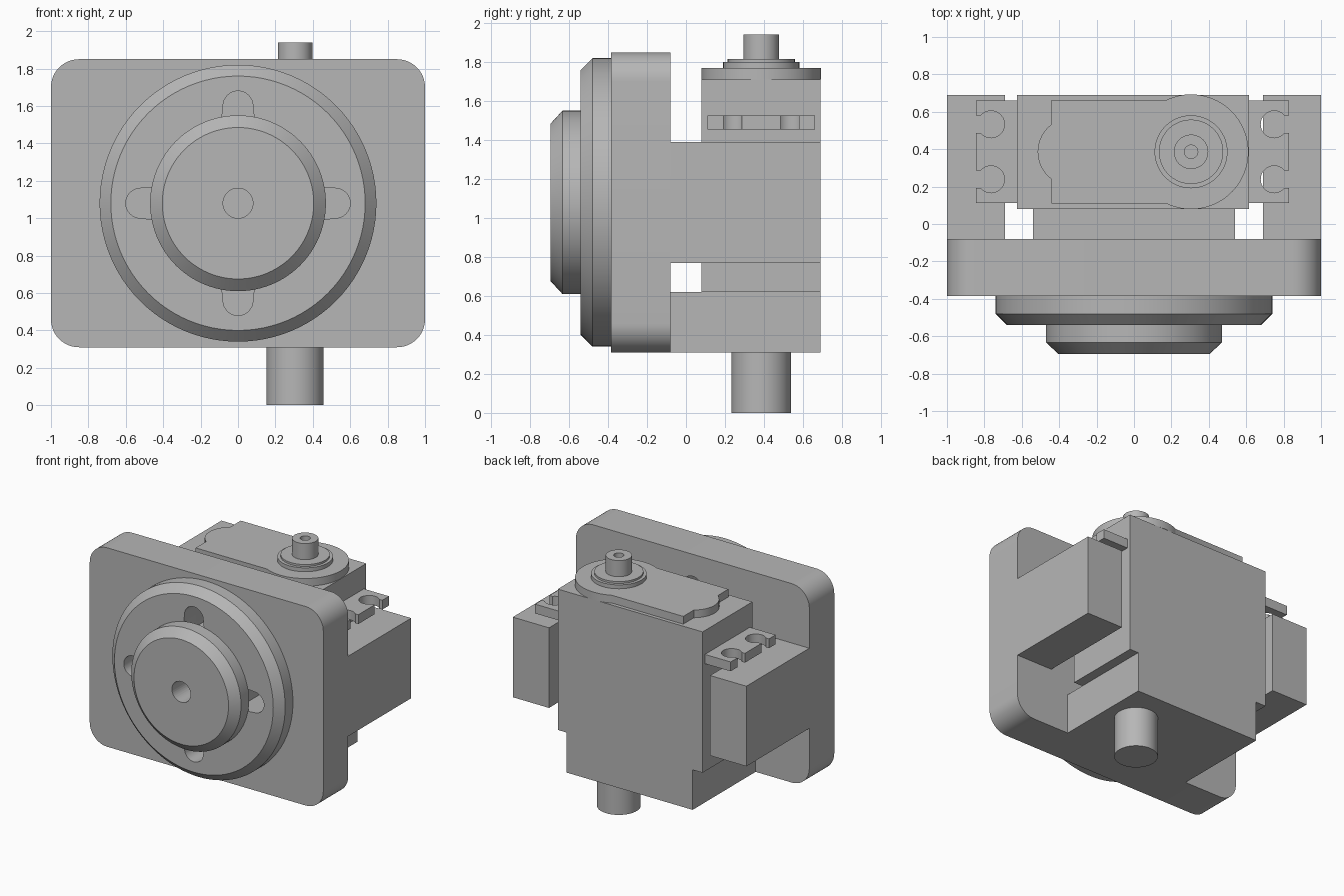
import bpy, bmesh, math
from mathutils import Vector, Matrix

cube = bpy.data.objects.get("Cube")
if cube:
    bpy.data.objects.remove(cube, do_unlink=True)

grey = bpy.data.materials.new("plain_grey")
grey.use_nodes = True
COLOUR = (0.47, 0.47, 0.47, 1)
grey.diffuse_color = COLOUR
grey.node_tree.nodes["Principled BSDF"].inputs["Base Color"].default_value = COLOUR

SERVO_Y = 0.386      # depth centre of the servo
SHAFT_X = 0.305      # output shaft offset
DISC_Z = 1.08        # height of the front disc axis


def arc(cx, cy, r, a0, a1, n):
    """Points on an arc, angles in degrees."""
    angles = [math.radians(a0 + (a1 - a0) * i / n) for i in range(n + 1)]
    return [(cx + r * math.cos(a), cy + r * math.sin(a)) for a in angles]


def finish(name, bm):
    bmesh.ops.recalc_face_normals(bm, faces=bm.faces)
    me = bpy.data.meshes.new(name)
    bm.to_mesh(me)
    bm.free()
    me.materials.append(grey)
    me.shade_smooth()
    me.set_sharp_from_angle(angle=math.radians(25))
    ob = bpy.data.objects.new(name, me)
    bpy.context.collection.objects.link(ob)
    return ob


def prism(name, outlines, axis, lo, hi):
    """Extrude closed outlines along Z, or along Y for outlines in x and z."""
    bm = bmesh.new()
    for pts in outlines:
        place = (lambda u, v: (u, v, lo)) if axis == "Z" else (lambda u, v: (u, lo, v))
        face = bm.faces.new([bm.verts.new(place(u, v)) for u, v in pts])
        new = bmesh.ops.extrude_face_region(bm, geom=[face])["geom"]
        step = Vector((0, 0, hi - lo)) if axis == "Z" else Vector((0, hi - lo, 0))
        bmesh.ops.translate(bm, vec=step, verts=[g for g in new if isinstance(g, bmesh.types.BMVert)])
    return finish(name, bm)


def box(name, x0, x1, y0, y1, z0, z1):
    return prism(name, [[(x0, y0), (x1, y0), (x1, y1), (x0, y1)]], "Z", z0, z1)


def lathe(name, profile, matrix, n=72):
    """Revolve a (radius, height) profile about Z, then place it."""
    bm = bmesh.new()
    verts = [bm.verts.new((r, 0, h)) for r, h in profile]
    edges = [bm.edges.new(p) for p in zip(verts, verts[1:])]
    bmesh.ops.spin(bm, geom=verts + edges, axis=(0, 0, 1), cent=(0, 0, 0),
                   angle=math.tau, steps=n, use_duplicate=False)
    bmesh.ops.remove_doubles(bm, verts=bm.verts, dist=0.0001)
    bm.transform(matrix)
    return finish(name, bm)


def cut(ob, cutter):
    mod = ob.modifiers.new("cut", "BOOLEAN")
    mod.operation, mod.solver, mod.object = "DIFFERENCE", "EXACT", cutter
    deps = bpy.context.evaluated_depsgraph_get()
    me = bpy.data.meshes.new_from_object(ob.evaluated_get(deps))
    ob.modifiers.clear()
    ob.data = me
    me.shade_smooth()
    me.set_sharp_from_angle(angle=math.radians(25))


# Front plate with rounded corners
R = 0.15
plate_outline = []
for cx, cz, a in [(1 - R, 1.85 - R, 0), (R - 1, 1.85 - R, 90),
                  (R - 1, 0.31 + R, 180), (1 - R, 0.31 + R, 270)]:
    plate_outline += arc(cx, cz, R, a, a + 90, 12)
plate = prism("front_plate", [plate_outline], "Y", -0.385, -0.08)

# Chamfered discs on the front
facing_front = Matrix.Translation((0, 0, DISC_Z)) @ Matrix.Rotation(math.pi / 2, 4, "X")
large = lathe("large_disc", [(0, 0.385), (0.74, 0.385), (0.74, 0.48), (0.68, 0.54), (0, 0.54)],
              facing_front, 96)
small = lathe("small_disc", [(0, 0.535), (0.47, 0.535), (0.47, 0.634), (0.405, 0.694), (0, 0.694)],
              facing_front, 96)

# Four tapered slots and the centre bore
slot = [(0.36, -0.095)] + arc(0.52, 0, 0.08, -85, 85, 16) + [(0.36, 0.095)]
slots = []
for k in range(4):
    c, s = round(math.cos(k * math.pi / 2)), round(math.sin(k * math.pi / 2))
    slots.append([(u * c - v * s, DISC_Z + u * s + v * c) for u, v in slot])
bore = arc(0, DISC_Z, 0.08, 0, 350, 35)
slot_cutter = prism("slot_cutter", slots, "Y", -0.6, 0)
bore_cutter = prism("bore_cutter", [bore], "Y", -0.8, 0)
for cutter, targets in ((slot_cutter, (plate, large)), (bore_cutter, (plate, large, small))):
    for ob in targets:
        cut(ob, cutter)
    cutter.hide_render = True
    cutter.hide_viewport = True

# Holder behind the plate: base block and side brackets
box("base_block", -0.54, 0.54, -0.08, 0.69, 0.31, 0.62)
box("right_bracket", -1, -0.69, -0.08, 0.69, 0.77, 1.39)
box("left_bracket", 0.69, 1, -0.08, 0.69, 0.77, 1.39)

# Servo body
box("servo_body", -0.625, 0.615, 0.08, 0.69, 0.62, 1.71)

# Servo mounting tabs with open screw holes
tab = [(0.6, -0.275), (0.8375, -0.275)]
for cy in (-0.147, 0.147):
    tab += [(0.8375, cy - 0.047)] + arc(0.757, cy, 0.072, -40.7, -319.3, 28) + [(0.8375, cy + 0.047)]
tab += [(0.8375, 0.275), (0.6, 0.275)]
for name, side in (("left_tab", 1), ("right_tab", -1)):
    prism(name, [[(side * u - 0.0075, SERVO_Y + v) for u, v in tab]], "Z", 1.453, 1.525)

# Raised gear cover on the servo
cover = arc(SHAFT_X, SERVO_Y, 0.307, -116, 116, 48)
cover += [(-0.44, SERVO_Y + 0.276)] + arc(-0.333, SERVO_Y, 0.182, 126, 234, 16)
cover += [(-0.44, SERVO_Y - 0.276)]
prism("gear_cover", [cover], "Z", 1.71, 1.77)

# Stepped collar, hollow output shaft and lower pin
upright = Matrix.Translation((SHAFT_X, SERVO_Y, 0))
lathe("shaft_collar", [(0, 1.765), (0.195, 1.765), (0.195, 1.8), (0.172, 1.8),
                       (0.172, 1.815), (0, 1.815)], upright)
lathe("output_shaft", [(0, 1.81), (0.092, 1.81), (0.092, 1.94), (0.036, 1.94),
                       (0.036, 1.83), (0, 1.83)], upright, 48)
lathe("lower_pin", [(0, 0), (0.153, 0), (0.153, 0.32), (0, 0.32)], upright, 64)
